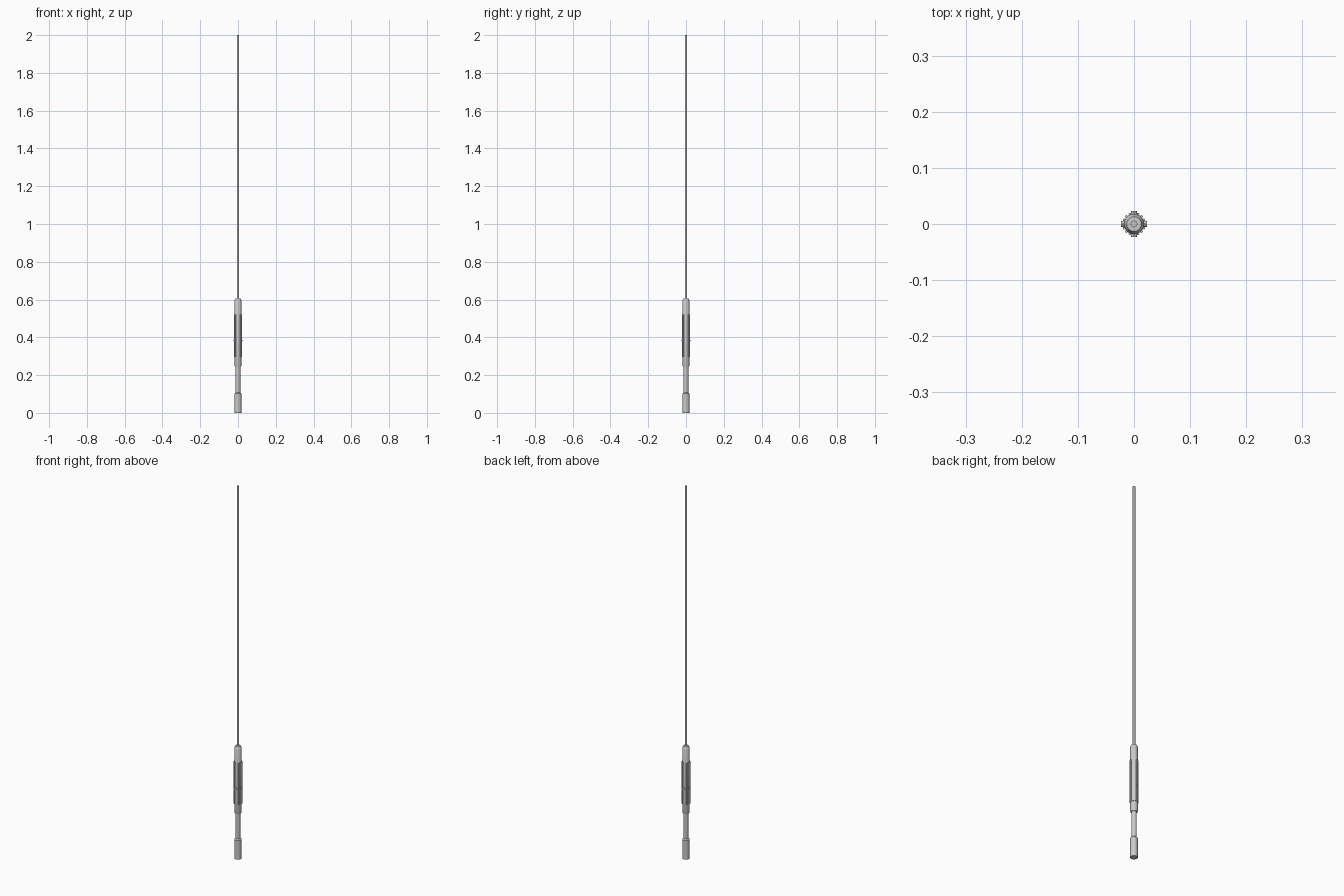
import bpy, bmesh, math

if "Cube" in bpy.data.objects:
    bpy.data.objects.remove(bpy.data.objects["Cube"])

def lathe(name, profile, sides=32):
    """Revolve (radius, z) points around the z axis into a closed solid."""
    bm = bmesh.new()
    rings = []
    for r, z in profile:
        rings.append([bm.verts.new((r * math.cos(2 * math.pi * i / sides),
                                    r * math.sin(2 * math.pi * i / sides), z))
                      for i in range(sides)])
    for a, b in zip(rings, rings[1:]):
        for i in range(sides):
            j = (i + 1) % sides
            bm.faces.new((a[i], a[j], b[j], b[i]))
    bm.faces.new(rings[0][::-1])
    bm.faces.new(rings[-1])
    return finish(name, bm)

def finish(name, bm):
    mesh = bpy.data.meshes.new(name)
    bm.to_mesh(mesh)
    bm.free()
    ob = bpy.data.objects.new(name, mesh)
    bpy.context.collection.objects.link(ob)
    bpy.ops.object.select_all(action='DESELECT')
    ob.select_set(True)
    bpy.context.view_layer.objects.active = ob
    bpy.ops.object.shade_smooth_by_angle(angle=math.radians(30))
    return ob

# Long thin rod
lathe("rod", [(0.006, 0.59), (0.006, 2.0)], 16)

# Main grip with a chamfered collar at the top
lathe("grip", [(0.016, 0.245), (0.018, 0.25), (0.018, 0.595), (0.013, 0.605)])

# Narrow neck and butt cap
lathe("neck", [(0.0125, 0.10), (0.0125, 0.25)])
lathe("butt_cap", [(0.018, 0.0), (0.018, 0.102), (0.0135, 0.108)])

# Lengthwise ribs around the grip
ribs = 16
bm = bmesh.new()
for k in range(ribs):
    a0 = 2 * math.pi * k / ribs
    h = math.pi / ribs * 0.55
    sect = [(0.016, -h), (0.021, -h), (0.021, h), (0.016, h)]
    lo, hi = [[bm.verts.new((r * math.cos(a0 + a), r * math.sin(a0 + a), z))
               for r, a in sect] for z in (0.295, 0.52)]
    bm.faces.new(lo[::-1])
    bm.faces.new(hi)
    for i in range(4):
        j = (i + 1) % 4
        bm.faces.new((lo[i], lo[j], hi[j], hi[i]))
finish("grip_ribs", bm)

# Four small studs around the grip
for k in range(4):
    a = k * math.pi / 2
    bpy.ops.mesh.primitive_cylinder_add(
        vertices=16, radius=0.005, depth=0.008,
        location=(0.0195 * math.cos(a), 0.0195 * math.sin(a), 0.382),
        rotation=(0, math.pi / 2, a))
    bpy.context.object.name = f"stud_{k + 1}"
    bpy.ops.object.shade_smooth_by_angle(angle=math.radians(30))
